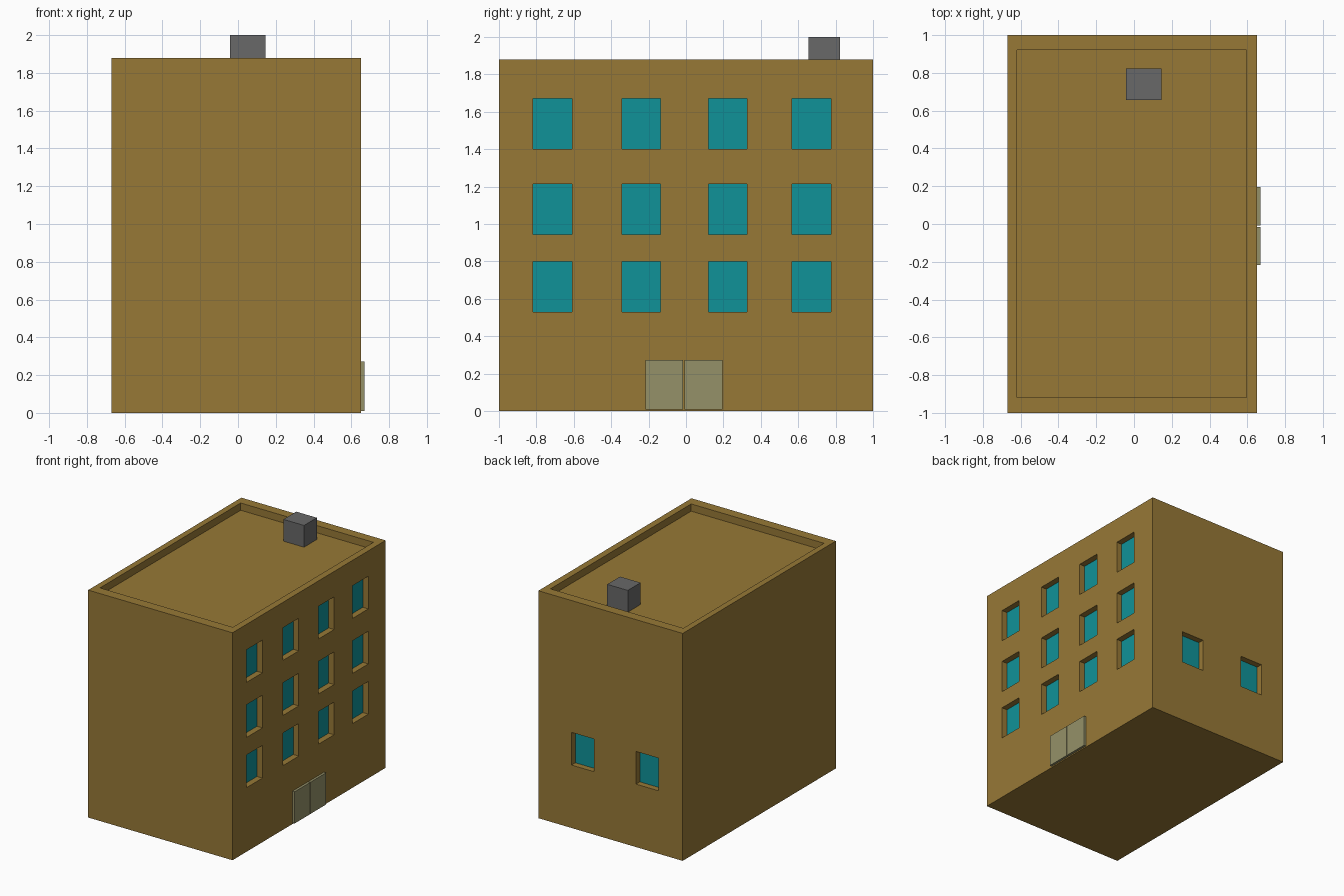
import bpy, bmesh
from mathutils import Vector

if "Cube" in bpy.data.objects:
    bpy.data.objects.remove(bpy.data.objects["Cube"])


def material(name, rgb):
    m = bpy.data.materials.new(name)
    m.diffuse_color = (*rgb, 1)
    m.use_nodes = True
    m.node_tree.nodes["Principled BSDF"].inputs["Base Color"].default_value = m.diffuse_color
    return m


def boxes(name, spans, mat=None):
    """One object made of boxes, each given as (x0, x1, y0, y1, z0, z1)."""
    bm = bmesh.new()
    for x0, x1, y0, y1, z0, z1 in spans:
        verts = bmesh.ops.create_cube(bm, size=1)["verts"]
        size = Vector((x1 - x0, y1 - y0, z1 - z0))
        mid = Vector((x0 + x1, y0 + y1, z0 + z1)) / 2
        bmesh.ops.scale(bm, vec=size, verts=verts)
        bmesh.ops.translate(bm, vec=mid, verts=verts)
    mesh = bpy.data.meshes.new(name)
    bm.to_mesh(mesh)
    bm.free()
    if mat:
        mesh.materials.append(mat)
    ob = bpy.data.objects.new(name, mesh)
    bpy.context.collection.objects.link(ob)
    return ob


wall = material("wall", (0.31, 0.19, 0.037))
glass = material("glass", (0.005, 0.29, 0.315))
door = material("door", (0.30, 0.285, 0.14))
grey = material("vent_grey", (0.14, 0.14, 0.14))

LEFT, RIGHT, BACK, TOP, ROOF = -0.67, 0.65, 1.0, 1.88, 1.82
INSET, PANE = 0.05, 0.01

# Window openings: a 4 x 3 grid on the right wall and a pair on the back wall
right_wins = [(y, y + 0.207, z, z + 0.27)
              for y in (-0.817, -0.342, 0.12, 0.567) for z in (0.53, 0.945, 1.40)]
back_wins = [(x, x + 0.207, 0.52, 0.79) for x in (-0.45, 0.14)]

# Glass panes at the back of each recess
g = RIGHT - INSET
boxes("right_window_glass", [(g - PANE, g, *w) for w in right_wins], glass)
g = BACK - INSET
boxes("back_window_glass", [(x0, x1, g - PANE, g, z0, z1)
                            for x0, x1, z0, z1 in back_wins], glass)

# Building block with window recesses and a sunken roof
body = boxes("building_body", [(LEFT, RIGHT, -1, BACK, 0, TOP)], wall)
cuts = [(RIGHT - INSET - PANE, RIGHT + 0.1, *w) for w in right_wins]
cuts += [(x0, x1, BACK - INSET - PANE, BACK + 0.1, z0, z1) for x0, x1, z0, z1 in back_wins]
cuts.append((-0.62, 0.595, -0.917, 0.92, ROOF, TOP + 0.1))
cutter = boxes("recess_cutter", cuts, wall)
cutter.hide_render = True
cutter.hide_viewport = True
mod = body.modifiers.new("recesses", 'BOOLEAN')
mod.operation = 'DIFFERENCE'
mod.solver = 'EXACT'
mod.object = cutter

# Double entrance door
boxes("entrance_doors", [(RIGHT, 0.67, -0.217, -0.015, 0.01, 0.272),
                         (RIGHT, 0.67, -0.009, 0.195, 0.01, 0.272)], door)

# Rooftop vent
boxes("roof_vent", [(-0.043, 0.145, 0.655, 0.822, ROOF, 2.0)], grey)
